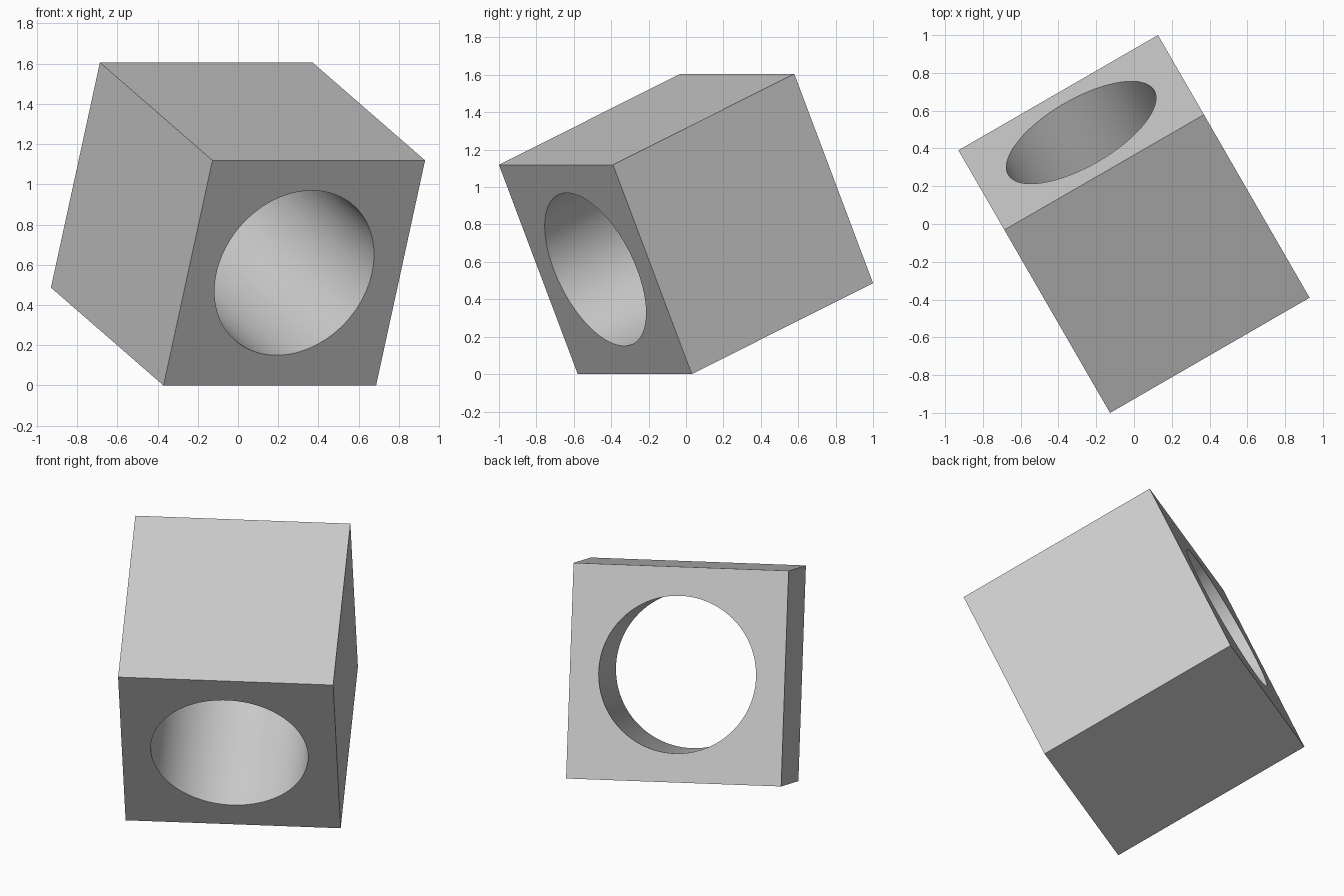
import bpy
import bmesh
from math import radians, sin, cos, tau
from mathutils import Vector

SIDE = 1.22
BORE_RADIUS = 0.446
SEGMENTS = 128

default = bpy.data.objects.get("Cube")
if default:
    bpy.data.objects.remove(default, do_unlink=True)

# Plain grey for the whole block
grey = bpy.data.materials.new("plain_grey")
grey.use_nodes = True
colour = (0.6, 0.6, 0.6, 1)
grey.diffuse_color = colour
grey.node_tree.nodes["Principled BSDF"].inputs["Base Color"].default_value = colour


def loop(bm, points):
    """Add a closed ring of edges in the front plane."""
    verts = [bm.verts.new((x, -SIDE / 2, z)) for x, z in points]
    return [bm.edges.new((v, verts[i - 1])) for i, v in enumerate(verts)]


# Front face: a square with a round opening
bm = bmesh.new()
h = SIDE / 2
edges = loop(bm, [(-h, -h), (h, -h), (h, h), (-h, h)])
edges += loop(bm, [(BORE_RADIUS * cos(tau * i / SEGMENTS),
                    BORE_RADIUS * sin(tau * i / SEGMENTS)) for i in range(SEGMENTS)])
bmesh.ops.triangle_fill(bm, edges=edges, use_beauty=True, normal=(0, -1, 0))

# Extrude straight back to make the cube and its through bore
result = bmesh.ops.extrude_face_region(bm, geom=bm.faces[:], use_keep_orig=True)
back = [g for g in result["geom"] if isinstance(g, bmesh.types.BMVert)]
bmesh.ops.translate(bm, verts=back, vec=Vector((0, SIDE, 0)))
bmesh.ops.recalc_face_normals(bm, faces=bm.faces[:])

mesh = bpy.data.meshes.new("bored_cube")
bm.to_mesh(mesh)
bm.free()
mesh.materials.append(grey)
block = bpy.data.objects.new("bored_cube", mesh)
bpy.context.collection.objects.link(block)

# Smooth the bore, keep the rims and cube edges sharp
bpy.ops.object.select_all(action="DESELECT")
block.select_set(True)
bpy.context.view_layer.objects.active = block
bpy.ops.object.shade_smooth_by_angle(angle=radians(30))

# Tilt and turn the block, resting on its lowest edge
block.rotation_euler = (radians(23.5), 0, radians(30))
block.location.z = h * (sin(radians(23.5)) + cos(radians(23.5)))
